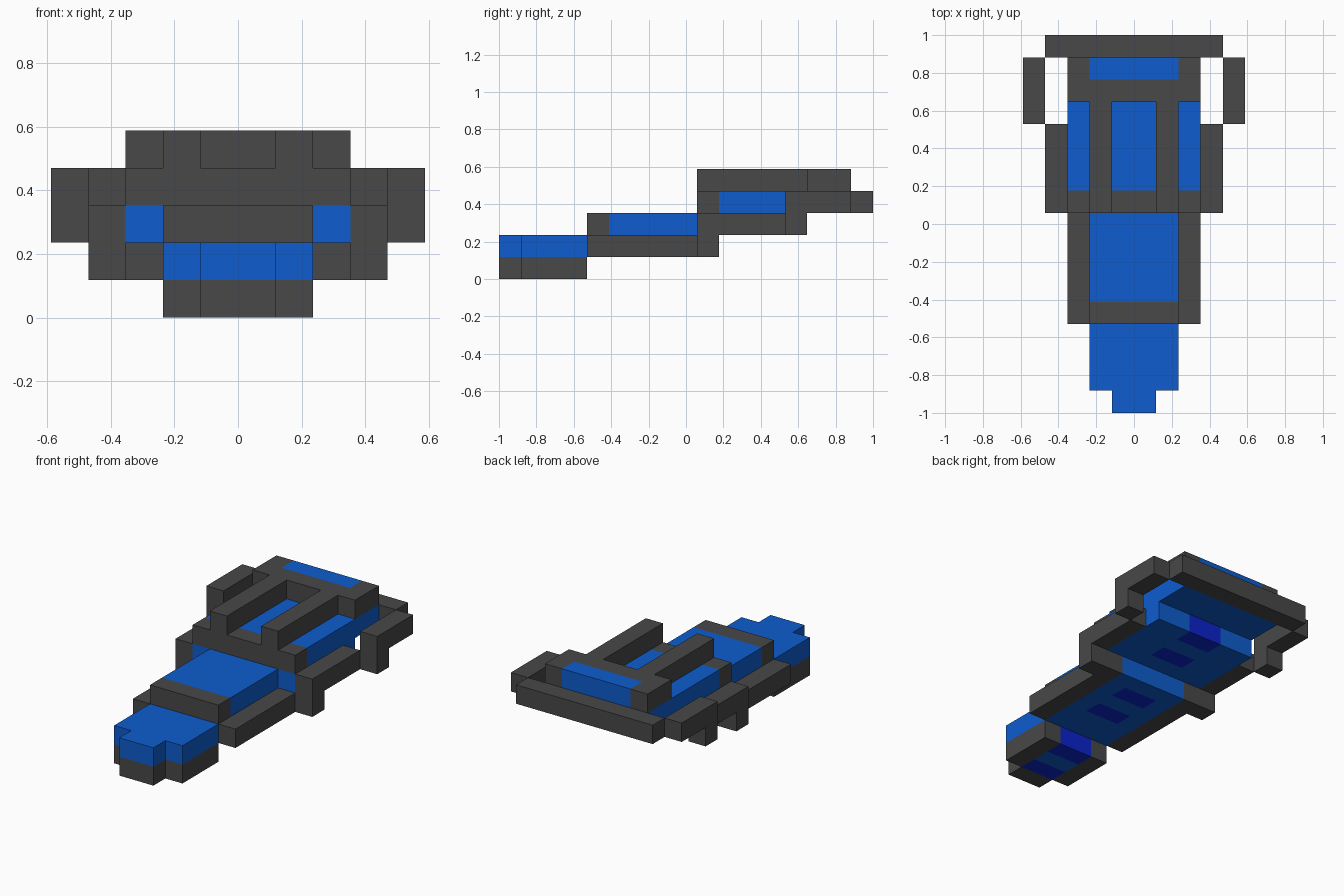
import bpy, bmesh
from mathutils import Vector

if "Cube" in bpy.data.objects:
    bpy.data.objects.remove(bpy.data.objects["Cube"])

U = 2 / 17  # size of one block; the craft is 17 blocks long


def material(name, rgb):
    m = bpy.data.materials.new(name)
    m.diffuse_color = (*rgb, 1)
    m.use_nodes = True
    m.node_tree.nodes["Principled BSDF"].inputs["Base Color"].default_value = m.diffuse_color
    return m


GREY = material("dark grey", (0.065, 0.065, 0.065))
BLUE = material("hull blue", (0.0044, 0.107, 0.62))
INDIGO = material("deep indigo", (0.0037, 0.0176, 0.60))


def part(name, mat, *boxes, mirror=False):
    """Boxes are (x0, x1, y0, y1, z0, z1) in blocks, y counted from the nose."""
    bm = bmesh.new()
    for x0, x1, y0, y1, z0, z1 in boxes:
        spans = [(x0, x1)] + ([(-x1, -x0)] if mirror else [])
        for a, b in spans:
            cube = bmesh.ops.create_cube(bm, size=1)
            size = Vector((b - a, y1 - y0, z1 - z0)) * U
            mid = Vector(((a + b) / 2, (y0 + y1) / 2 - 8.5, (z0 + z1) / 2)) * U
            for v in cube["verts"]:
                v.co = Vector(p * q for p, q in zip(v.co, size)) + mid
    me = bpy.data.meshes.new(name)
    bm.to_mesh(me)
    bm.free()
    me.materials.append(mat)
    ob = bpy.data.objects.new(name, me)
    bpy.context.collection.objects.link(ob)


# Nose section
part("nose_top", BLUE, (-1, 1, 0, 1, 1, 2), (-2, 2, 1, 4, 1, 2))
part("nose_bumper", GREY, (-1, 1, 0, 1, 0, 1))
part("nose_side_rail", GREY, (1, 2, 1, 4, 0, 1), mirror=True)
part("nose_belly", BLUE, (-1, 1, 2, 3, 0, 1))

# Middle section
part("middle_belly", BLUE, (-2, 2, 4, 6, 1, 2), (-2, 2, 7, 8, 1, 2),
     (-2, 2, 9, 10, 1, 2))
part("middle_belly_sides", BLUE, (1, 2, 6, 7, 1, 2), (1, 2, 8, 9, 1, 2), mirror=True)
part("middle_side_rail", GREY, (2, 3, 4, 9, 1, 2), (2, 4, 9, 10, 1, 2), mirror=True)
part("middle_front_edge", GREY, (-2, 2, 4, 5, 2, 3))
part("middle_deck", BLUE, (-2, 2, 5, 9, 2, 3))

# Rear section
part("rear_belly", BLUE, (-3, 3, 9, 11, 2, 3), (-3, 3, 12, 13, 2, 3))
part("rear_belly_sides", BLUE, (1, 3, 11, 12, 2, 3), (1, 3, 13, 14, 2, 3), mirror=True)
part("rear_side_rail", GREY, (3, 4, 9, 13, 2, 3), mirror=True)
part("rear_front_edge", GREY, (-3, 3, 9, 10, 3, 4))
part("rear_deck", BLUE, (-3, 3, 10, 16, 3, 4))
part("wing_fin", GREY, (4, 5, 13, 14, 2, 3), (4, 5, 13, 16, 3, 4), mirror=True)
part("rear_bumper", GREY, (-4, 4, 16, 17, 3, 4))

# Raised frame on the rear deck
part("top_rail", GREY, (1, 2, 9, 14, 4, 5), mirror=True)
part("top_crossbar", GREY, (-2, 2, 14, 15, 4, 5))
part("top_corner", GREY, (2, 3, 14, 16, 4, 5), mirror=True)
part("tail_panel", BLUE, (-2, 2, 15, 16, 4, 5))

# Indigo pads set into the underside of each step
for step, rows in enumerate([(1, 3), (6, 8), (11, 13)]):
    part(f"belly_pads_{step + 1}", INDIGO,
         *[(-1, 1, y, y + 1, step, step + 1) for y in rows])
